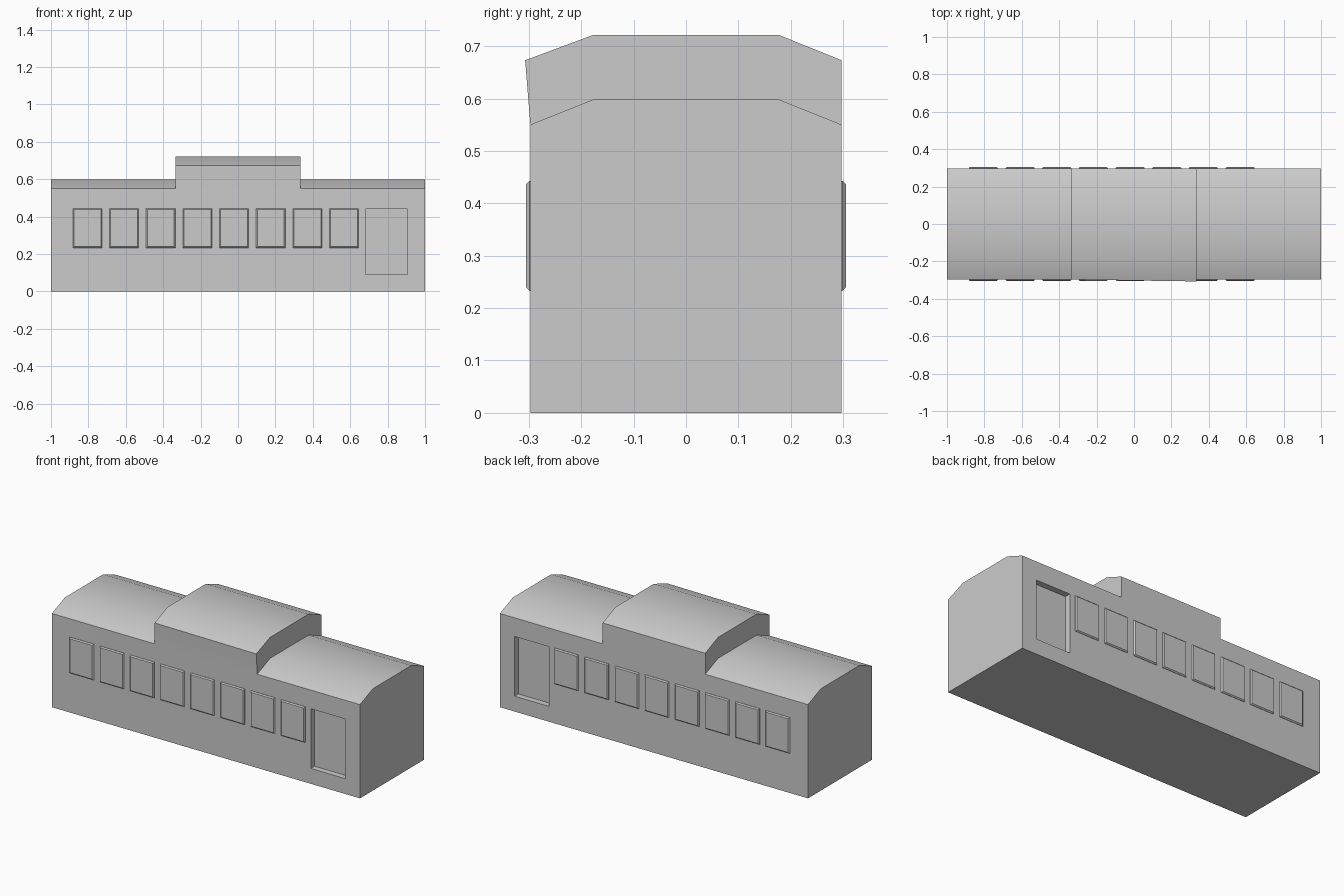
import bpy
import bmesh
from mathutils import Vector

cube = bpy.data.objects.get("Cube")
if cube:
    bpy.data.objects.remove(cube, do_unlink=True)

# Single flat colour
grey = bpy.data.materials.new("light_grey")
grey.use_nodes = True
GREY = (0.6, 0.6, 0.6, 1)
grey.diffuse_color = GREY
grey.node_tree.nodes["Principled BSDF"].inputs["Base Color"].default_value = GREY

HALF_W, EAVE, RIDGE_Y, RISE = 0.297, 0.55, 0.178, 0.048
RAISED_EAVE, STEP_X = 0.673, 0.333
DOOR_X, DOOR_Z, DOOR_SIZE = 0.793, 0.265, (0.225, 0.07, 0.35)


def finish(name, bm):
    bmesh.ops.recalc_face_normals(bm, faces=bm.faces)
    mesh = bpy.data.meshes.new(name)
    bm.to_mesh(mesh)
    bm.free()
    mesh.materials.append(grey)
    obj = bpy.data.objects.new(name, mesh)
    bpy.context.collection.objects.link(obj)
    return obj


def select(obj):
    bpy.ops.object.select_all(action="DESELECT")
    obj.select_set(True)
    bpy.context.view_layer.objects.active = obj


def section(bm, x, eave, lean):
    """Cross-section: floor, belt line, eaves and the flat of the roof."""
    half = [(HALF_W, 0), (HALF_W, EAVE), (HALF_W, eave), (RIDGE_Y, eave + RISE)]
    pts = [(-y, z) for y, z in half] + half[::-1]
    ring = [bm.verts.new((x, y, z)) for y, z in pts]
    ring[2].co.y -= lean
    return ring


# Car body: low ends with a raised middle roof
bm = bmesh.new()
stations = [(-1, EAVE, 0), (-STEP_X, EAVE, 0), (-STEP_X, RAISED_EAVE, 0),
            (STEP_X, RAISED_EAVE, 0.01), (STEP_X, EAVE, 0), (1, EAVE, 0)]
rings = [section(bm, *s) for s in stations]
for a, b in zip(rings, rings[1:]):
    for i in range(len(a)):
        j = (i + 1) % len(a)
        bm.faces.new((a[i], a[j], b[j], b[i]))
bm.faces.new(rings[0])
bm.faces.new(rings[-1])
bmesh.ops.remove_doubles(bm, verts=bm.verts, dist=0.0005)
body = finish("car_body", bm)

# Recessed doors, one on each side
for side in (-1, 1):
    bm = bmesh.new()
    bmesh.ops.create_cube(bm, size=1)
    bmesh.ops.scale(bm, vec=DOOR_SIZE, verts=bm.verts)
    bmesh.ops.translate(bm, vec=(DOOR_X, side * HALF_W, DOOR_Z), verts=bm.verts)
    cutter = finish("door_cutter", bm)
    cutter.hide_render = True
    cut = body.modifiers.new("door_recess", "BOOLEAN")
    cut.operation = "DIFFERENCE"
    cut.solver = "EXACT"
    cut.object = cutter
    select(body)
    bpy.ops.object.modifier_apply(modifier=cut.name)
    bpy.data.objects.remove(cutter, do_unlink=True)

select(body)
bpy.ops.object.shade_smooth_by_angle(angle=0.6)

# Raised, chamfered window panels along each side
for side, label in ((-1, "front"), (1, "back")):
    bm = bmesh.new()
    for n in range(8):
        centre = Vector((-0.805 + n * 0.196, side * HALF_W, 0.338))
        loops = []
        for inset, out in ((0, -0.002), (0, 0.002), (0.006, 0.008)):
            w, h = 0.078 - inset, 0.105 - inset
            loops.append([bm.verts.new(centre + Vector((sx * w, side * out, sz * h)))
                          for sx, sz in ((-1, -1), (1, -1), (1, 1), (-1, 1))])
        for a, b in zip(loops, loops[1:]):
            for i in range(4):
                j = (i + 1) % 4
                bm.faces.new((a[i], a[j], b[j], b[i]))
        bm.faces.new(loops[0])
        bm.faces.new(loops[-1])
    finish(label + "_windows", bm)
